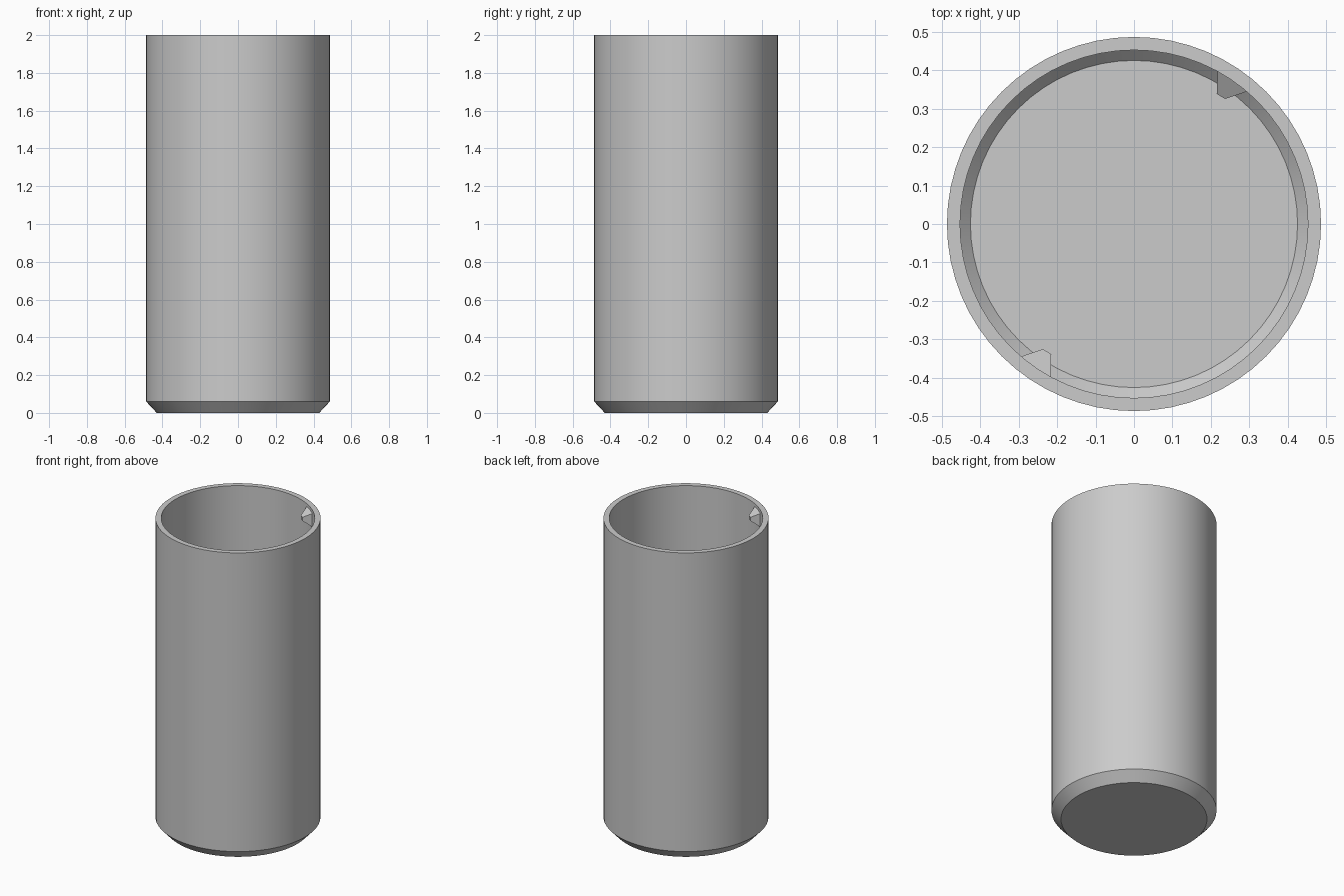
import bpy, bmesh, math
from mathutils import Matrix

cube = bpy.data.objects.get("Cube")
if cube:
    bpy.data.objects.remove(cube, do_unlink=True)

# Single grey material
grey = bpy.data.materials.new("plain grey")
grey.use_nodes = True
grey.diffuse_color = (0.6, 0.6, 0.6, 1)
grey.node_tree.nodes["Principled BSDF"].inputs["Base Color"].default_value = (0.6, 0.6, 0.6, 1)


def finish(name, bm, smooth):
    bmesh.ops.recalc_face_normals(bm, faces=bm.faces)
    mesh = bpy.data.meshes.new(name)
    bm.to_mesh(mesh)
    bm.free()
    mesh.materials.append(grey)
    obj = bpy.data.objects.new(name, mesh)
    bpy.context.collection.objects.link(obj)
    if smooth:
        bpy.ops.object.select_all(action="DESELECT")
        obj.select_set(True)
        bpy.context.view_layer.objects.active = obj
        bpy.ops.object.shade_smooth_by_angle(angle=math.radians(25))
    return obj


# Cup shell: outer chamfer, wall, flat rim, inner wall, inner chamfer and floor
SIDES = 64
profile = [(0.43, 0), (0.486, 0.06), (0.486, 2), (0.452, 2), (0.452, 0.072), (0.425, 0.045)]
bm = bmesh.new()
rings = []
for r, z in profile:
    rings.append([bm.verts.new((r * math.cos(a), r * math.sin(a), z))
                  for a in (math.tau * i / SIDES for i in range(SIDES))])
for low, high in zip(rings, rings[1:]):
    for i in range(SIDES):
        j = (i + 1) % SIDES
        bm.faces.new((low[i], low[j], high[j], high[i]))
bm.faces.new(rings[0])
bm.faces.new(rings[-1])
finish("cup_shell", bm, True)

# Wedge lugs inside the rim: x, y, top height, bottom height, rooted in the wall
corners = [(0.218, 0.415, 1.995, 1.88), (0.215, 0.338, 1.945, 1.92),
           (0.237, 0.325, 1.945, 1.92), (0.31, 0.35, 1.985, 1.88)]
for name, turn in (("back_lug", 0), ("front_lug", math.pi)):
    bm = bmesh.new()
    top = [bm.verts.new((x, y, t)) for x, y, t, b in corners]
    bottom = [bm.verts.new((x, y, b)) for x, y, t, b in corners]
    bm.faces.new(top)
    bm.faces.new(bottom)
    for i in range(4):
        j = (i + 1) % 4
        bm.faces.new((top[i], top[j], bottom[j], bottom[i]))
    bm.transform(Matrix.Rotation(turn, 4, "Z"))
    finish(name, bm, False)
